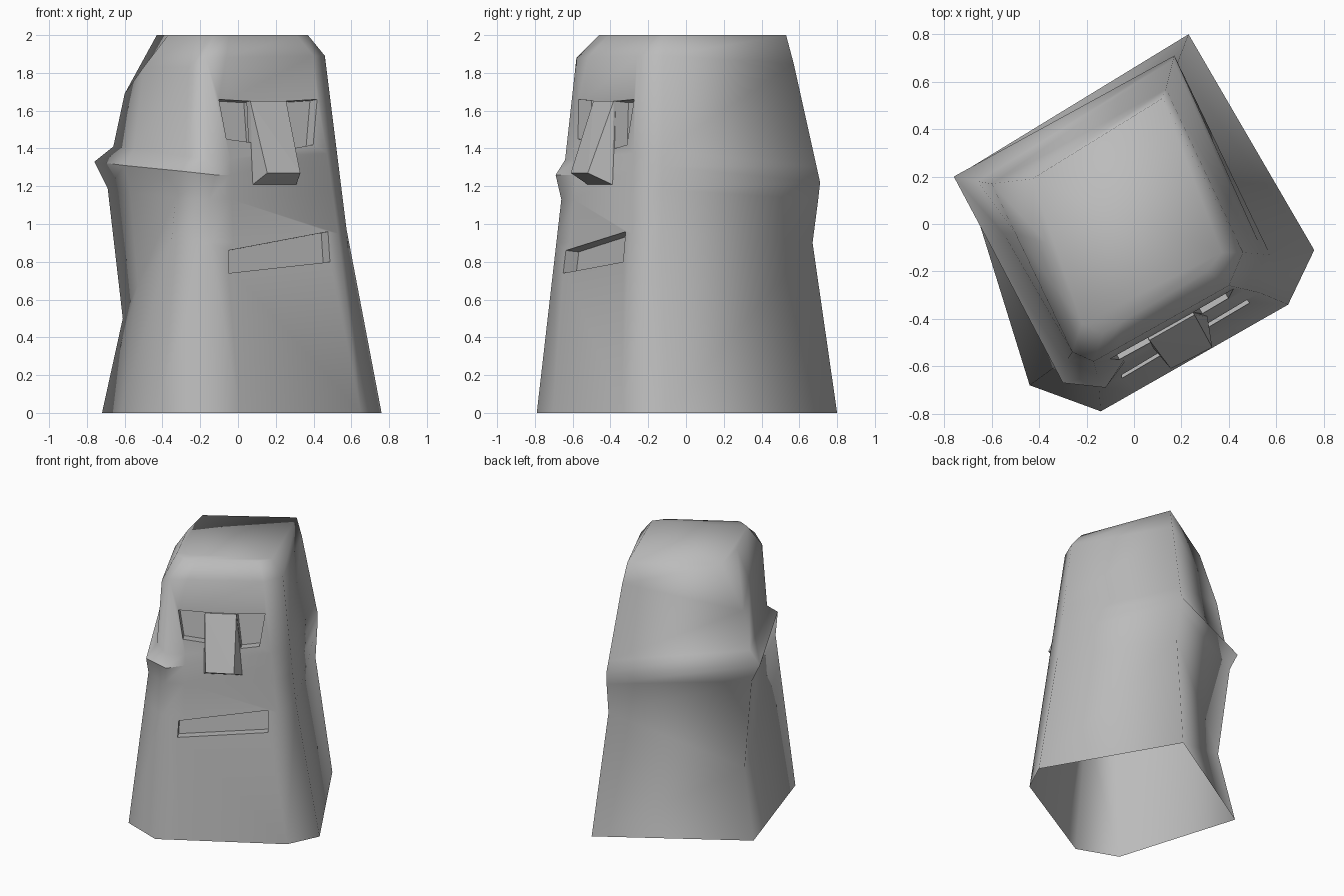
import bpy
import bmesh
from mathutils import Vector

cube = bpy.data.objects.get("Cube")
if cube:
    bpy.data.objects.remove(cube, do_unlink=True)

stone = bpy.data.materials.new("grey stone")
stone.use_nodes = True
GREY = (0.5, 0.5, 0.5, 1)
stone.diffuse_color = GREY
stone.node_tree.nodes["Principled BSDF"].inputs["Base Color"].default_value = GREY


def add_object(name, bm):
    bmesh.ops.recalc_face_normals(bm, faces=bm.faces[:])
    mesh = bpy.data.meshes.new(name)
    bm.to_mesh(mesh)
    bm.free()
    mesh.materials.append(stone)
    obj = bpy.data.objects.new(name, mesh)
    bpy.context.scene.collection.objects.link(obj)
    return obj


def add_hull(bm, points):
    verts = [bm.verts.new(p) for p in points]
    hull = bmesh.ops.convex_hull(bm, input=verts)
    faces = [g for g in hull["geom"] if isinstance(g, bmesh.types.BMFace)]
    edges = list({e for f in faces for e in f.edges})
    bmesh.ops.dissolve_limit(bm, angle_limit=0.03, verts=verts, edges=edges)


# Slanted face plane: a point at x, z, pushed outward by some distance
OUT = Vector((0.49, -0.87, 0.1))


def on_face(x, z, out=0.0):
    return Vector((x, -0.711 + 0.1185 * z + 0.565 * x, z)) + OUT * out


# Corner columns of the head, keyed by level:
# base, waist, under brim, brim edge, over brim, wall top, crown
LEVELS = (0, 0.48, 0.6, 0.67, 0.715, 1, 1.1)
BASE, WAIST, UNDER, BRIM, OVER, WALL, CROWN = range(7)

back_right = {BASE: (-.72, .22, 0), WAIST: (-.61, .17, .5), UNDER: (-.69, .2, 1.19),
              BRIM: (-.76, .2, 1.33), OVER: (-.66, .18, 1.41),
              WALL: (-.6, .17, 1.69), CROWN: (-.43, .19, 2)}
right_middle = {BASE: (-.62, -.1, 0), WAIST: (-.53, -.08, .68), UNDER: (-.57, -.07, 1.17),
                BRIM: (-.6, -.1, 1.31), OVER: (-.55, -.04, 1.4),
                WALL: (-.5, -.04, 1.83), CROWN: (-.37, -.08, 2)}
front_right = {BASE: (-.44, -.68, 0), UNDER: (-.33, -.6, 1.14), BRIM: (-.3, -.67, 1.28),
               OVER: (-.28, -.57, 1.36), WALL: (-.26, -.54, 1.83), CROWN: (-.22, -.42, 2)}
face_right = {BASE: (-.14, -.79, 0), UNDER: (-.15, -.66, 1.13), BRIM: (-.12, -.69, 1.26),
              OVER: (-.155, -.64, 1.34), WALL: (-.17, -.58, 1.88), CROWN: (-.13, -.46, 2)}
face_left = {BASE: (.65, -.34, 0), WAIST: (.53, -.29, .95),
             WALL: (.4, -.26, 1.89), CROWN: (.31, -.2, 2)}
front_left = {BASE: (.76, -.11, 0), WAIST: (.575, -.13, .97),
              WALL: (.46, -.12, 1.89), CROWN: (.37, -.12, 2)}
back_left = {BASE: (.23, .8, 0), WAIST: (.18, .67, .9), UNDER: (.175, .7, 1.13),
             BRIM: (.17, .71, 1.22), WALL: (.135, .57, 1.85), CROWN: (.12, .53, 2)}
brim_end = {k: Vector(face_right[k]).lerp(Vector(face_left[k]), 0.19)
            for k in (BASE, WALL, CROWN)}


def sample(column, level):
    low = max(k for k in column if k <= level)
    high = min(k for k in column if k >= level)
    if low == high:
        return Vector(column[low])
    t = (LEVELS[level] - LEVELS[low]) / (LEVELS[high] - LEVELS[low])
    return Vector(column[low]).lerp(Vector(column[high]), t)


# Head: loft the columns, close both ends for cutting
columns = [back_right, right_middle, front_right, face_right,
           brim_end, face_left, front_left, back_left]
bm = bmesh.new()
rings = [[bm.verts.new(sample(c, i)) for c in columns] for i in range(len(LEVELS))]
n = len(columns)
for lower, upper in zip(rings, rings[1:]):
    for i in range(n):
        j = (i + 1) % n
        bm.faces.new((lower[i], lower[j], upper[j], upper[i]))
bm.faces.new(rings[-1])
bm.faces.new(rings[0][::-1])
for f in bm.faces:
    f.smooth = True
head = add_object("head", bm)

# Eye and mouth recesses
recesses = [
    [(-.1, 1.66), (.07, 1.65), (.085, 1.43), (-.06, 1.45)],
    [(.25, 1.65), (.42, 1.66), (.4, 1.42), (.29, 1.4)],
    [(-.05, .86), (.48, .96), (.49, .8), (-.05, .74)],
]
bm = bmesh.new()
for outline in recesses:
    add_hull(bm, [on_face(x, z, d) for x, z in outline for d in (-0.08, 0.1)])
cutter = add_object("recess_cutter", bm)
cutter.hide_render = True
cut = head.modifiers.new("recesses", "BOOLEAN")
cut.operation = "DIFFERENCE"
cut.solver = "EXACT"
cut.object = cutter
graph = bpy.context.evaluated_depsgraph_get()
carved = bpy.data.meshes.new_from_object(head.evaluated_get(graph))
head.modifiers.clear()
head.data = carved
bpy.data.objects.remove(cutter, do_unlink=True)

# Open the underside, keep recess rims and the brim edge crisp
bm = bmesh.new()
bm.from_mesh(carved)
bottom = [f for f in bm.faces if all(v.co.z < 0.001 for v in f.verts)]
bmesh.ops.delete(bm, geom=bottom, context="FACES_ONLY")
brim = [sample(c, BRIM) for c in columns[:5]]
for e in bm.edges:
    if len(e.link_faces) == 2:
        a, b = e.link_faces
        on_brim = all(any((v.co - p).length < 0.001 for p in brim) for v in e.verts)
        if a.smooth != b.smooth or on_brim:
            e.smooth = False
bm.to_mesh(carved)
bm.free()

# Nose: wedge growing outward toward its tip
bm = bmesh.new()
bridge = [on_face(x, 1.65, d) for x in (.06, .25) for d in (-0.03, 0.01)]
tip = [Vector((.155, -.61, 1.27)), Vector((.33, -.52, 1.27))]
root = [on_face(x, 1.21, d) for x in (.08, .31) for d in (-0.03, 0)]
add_hull(bm, bridge + tip + root)
add_object("nose", bm)
